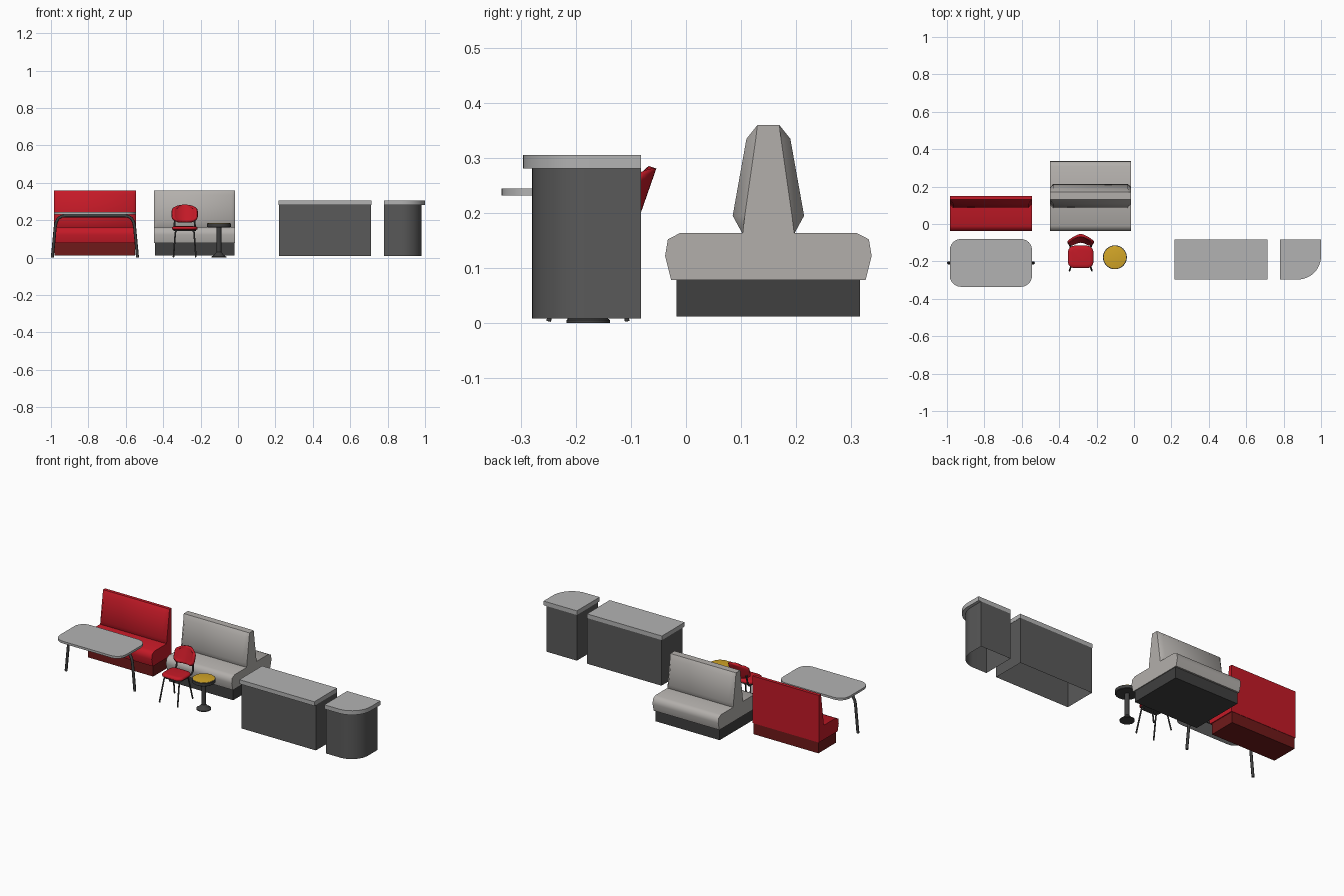
import bpy, bmesh, math
from math import sin, cos, pi, radians

if "Cube" in bpy.data.objects:
    bpy.data.objects.remove(bpy.data.objects["Cube"])


def material(name, rgb):
    m = bpy.data.materials.new(name)
    m.diffuse_color = (*rgb, 1)
    m.use_nodes = True
    m.node_tree.nodes["Principled BSDF"].inputs["Base Color"].default_value = m.diffuse_color
    return m


RED = material("red_vinyl", (0.55, 0.01, 0.02))
DARK_RED = material("dark_red", (0.16, 0.01, 0.01))
CREAM = material("warm_grey", (0.45, 0.43, 0.41))
DARK = material("dark_grey", (0.05, 0.05, 0.05))
BODY = material("counter_grey", (0.10, 0.10, 0.10))
TOP = material("top_grey", (0.45, 0.45, 0.45))
YELLOW = material("yellow", (0.65, 0.38, 0.02))


def finish(name, bm, mat, angle=None):
    bmesh.ops.recalc_face_normals(bm, faces=bm.faces)
    me = bpy.data.meshes.new(name)
    bm.to_mesh(me)
    bm.free()
    ob = bpy.data.objects.new(name, me)
    bpy.context.collection.objects.link(ob)
    me.materials.append(mat)
    if angle:
        bpy.ops.object.select_all(action='DESELECT')
        ob.select_set(True)
        bpy.context.view_layer.objects.active = ob
        bpy.ops.object.shade_smooth_by_angle(angle=radians(angle))
    return ob


def loft(name, rings, mat, angle=None, caps=(True, True)):
    bm = bmesh.new()
    vs = [[bm.verts.new(p) for p in r] for r in rings]
    n = len(vs[0])
    for a, b in zip(vs, vs[1:]):
        for i in range(n):
            j = (i + 1) % n
            bm.faces.new((a[i], a[j], b[j], b[i]))
    if caps[0]:
        bm.faces.new(vs[0])
    if caps[1]:
        bm.faces.new(vs[-1])
    return finish(name, bm, mat, angle)


def prism(name, outline, z0, z1, mat, angle=None, bottom=True):
    return loft(name, [[(x, y, z) for x, y in outline] for z in (z0, z1)],
                mat, angle, (bottom, True))


def rect(x0, x1, y0, y1):
    return [(x0, y0), (x1, y0), (x1, y1), (x0, y1)]


def round_rect(x0, x1, y0, y1, r, n=6):
    pts = []
    for k, (cx, cy) in enumerate(rect(x0 + r, x1 - r, y0 + r, y1 - r)):
        for i in range(n + 1):
            a = pi + k * pi / 2 + i * pi / 2 / n
            pts.append((cx + r * cos(a), cy + r * sin(a)))
    return pts


def lathe(name, c, profile, mat, n=32):
    loft(name, [[(c[0] + r * cos(2 * pi * i / n), c[1] + r * sin(2 * pi * i / n), z)
                 for i in range(n)] for r, z in profile], mat, 35)


def tube(name, pts, r, mat):
    cu = bpy.data.curves.new(name, 'CURVE')
    cu.dimensions = '3D'
    cu.bevel_depth = r
    cu.bevel_resolution = 2
    cu.use_fill_caps = True
    sp = cu.splines.new('POLY')
    sp.points.add(len(pts) - 1)
    for p, co in zip(sp.points, pts):
        p.co = (*co, 1)
    cu.materials.append(mat)
    bpy.context.collection.objects.link(bpy.data.objects.new(name, cu))


# booths: half profiles in (y, z), mirrored about y = 0.15 for the double one
SEAT = [(-0.027, 0.078), (-0.038, 0.122), (-0.033, 0.152), (-0.01, 0.164)]
BULGE = [(0.103, 0.162), (0.085, 0.195), (0.11, 0.335), (0.13, 0.36)]
FLAT = [(0.103, 0.162), (0.107, 0.195), (0.127, 0.335), (0.13, 0.36)]


def booth(name, x0, x1, double, mat, base_mat):
    def close(half):
        if double:
            return half + [(0.3 - y, z) for y, z in reversed(half)]
        return half + [(0.15, half[-1][1]), (0.15, half[0][1])]

    def section(half, x):
        return [(x, y, z) for y, z in close(half)]

    loft(name + "_seat", [section(SEAT, x) for x in (x0, x1)], mat, 60)
    loft(name + "_backrest", [section(FLAT, x0), section(BULGE, x0 + 0.02),
                              section(BULGE, x1 - 0.02), section(FLAT, x1)], mat, 40)
    prism(name + "_base", rect(x0 + 0.005, x1 - 0.005, -0.017, 0.317 if double else 0.148),
          0.012, 0.08, base_mat)


booth("single_booth", -0.985, -0.545, False, RED, DARK_RED)
booth("double_booth", -0.45, -0.015, True, CREAM, DARK)

# dining table with one arched tube as legs
prism("table_top", round_rect(-0.985, -0.545, -0.336, -0.08, 0.06), 0.232, 0.245, TOP, 35)
half = [(0.227, 0.008), (0.212, 0.165), (0.207, 0.19), (0.196, 0.21), (0.178, 0.221), (0.155, 0.224)]
arch = [(-0.765 - x, -0.208, z) for x, z in half]
arch += [(-0.765 + x, -0.208, z) for x, z in reversed(half)]
tube("table_legs", arch, 0.008, DARK)
for s in (-1, 1):
    lathe("table_foot", (-0.765 + s * 0.227, -0.208), [(0.008, 0.002), (0.008, 0.012)], DARK, 12)

# chair seat
CX = -0.285
rings = []
for inset, z in ((0.008, 0.147), (0, 0.152), (0, 0.160), (0.006, 0.166), (0.02, 0.168)):
    rings.append([(x, y, z) for x, y in
                  round_rect(CX - 0.068 + inset, CX + 0.068 - inset,
                             -0.236 + inset, -0.116 - inset, 0.034 - inset)])
loft("chair_seat", rings, RED, 50)
prism("chair_seat_pan", round_rect(CX - 0.06, CX + 0.06, -0.228, -0.122, 0.025), 0.142, 0.148, DARK, 35)

# chair backrest: rounded panel, leaning back and curved around the sitter
bm = bmesh.new()
bmesh.ops.create_grid(bm, x_segments=12, y_segments=10, size=1)
for v in bm.verts:
    u, w = v.co.x, v.co.y
    x = u * 0.07 * (1 - 0.3 * abs(w) ** 5)
    z = 0.234 + 0.047 * w * (1 - 0.15 * abs(u) ** 5)
    y = -0.054 - 0.35 * (0.281 - z) - 0.027 * u * u
    v.co = (CX + x, y, z)
back = finish("chair_backrest", bm, RED, 50)
mod = back.modifiers.new("thickness", 'SOLIDIFY')
mod.thickness = 0.014
mod.offset = 1 if back.data.polygons[60].normal.y < 0 else -1

# chair legs and back supports
for s in (-1, 1):
    tube("chair_front_leg", [(CX + s * 0.06, -0.25, 0.003), (CX + s * 0.05, -0.22, 0.135),
                             (CX + s * 0.045, -0.205, 0.144)], 0.0045, DARK)
    tube("chair_back_leg", [(CX + s * 0.06, -0.107, 0.003), (CX + s * 0.05, -0.135, 0.135),
                            (CX + s * 0.045, -0.15, 0.144)], 0.0045, DARK)
    tube("chair_back_support", [(CX + s * 0.05, -0.15, 0.145), (CX + s * 0.055, -0.112, 0.147),
                                (CX + s * 0.055, -0.098, 0.16), (CX + s * 0.052, -0.09, 0.215)],
         0.005, DARK)

# round pedestal stool
SC = (-0.102, -0.178)
lathe("stool_base", SC, [(0.04, 0), (0.04, 0.005), (0.026, 0.014), (0.013, 0.03)], DARK)
lathe("stool_post", SC, [(0.013, 0.02), (0.013, 0.166)], DARK, 20)
lathe("stool_rim", SC, [(0.06, 0.162), (0.064, 0.165), (0.064, 0.182), (0.06, 0.184)], DARK)
lathe("stool_cushion", SC, [(0.06, 0.18), (0.06, 0.185), (0.056, 0.186)], YELLOW)

# straight counter, open underneath
prism("counter_body", rect(0.22, 0.712, -0.28, -0.082), 0.008, 0.281, BODY, bottom=False)
prism("counter_top", rect(0.217, 0.713, -0.297, -0.082), 0.281, 0.306, TOP)


# corner counter, rounded at its front right corner
def corner(x1, y0, r):
    arc = [(x1 - r + r * sin(i * pi / 24), y0 + r - r * cos(i * pi / 24)) for i in range(13)]
    return [(0.78, -0.082), (0.78, y0)] + arc + [(x1, -0.082)]


prism("corner_counter_body", corner(0.982, -0.28, 0.11), 0.008, 0.281, BODY, 35, bottom=False)
prism("corner_counter_top", corner(1.0, -0.297, 0.125), 0.281, 0.306, TOP, 35)
